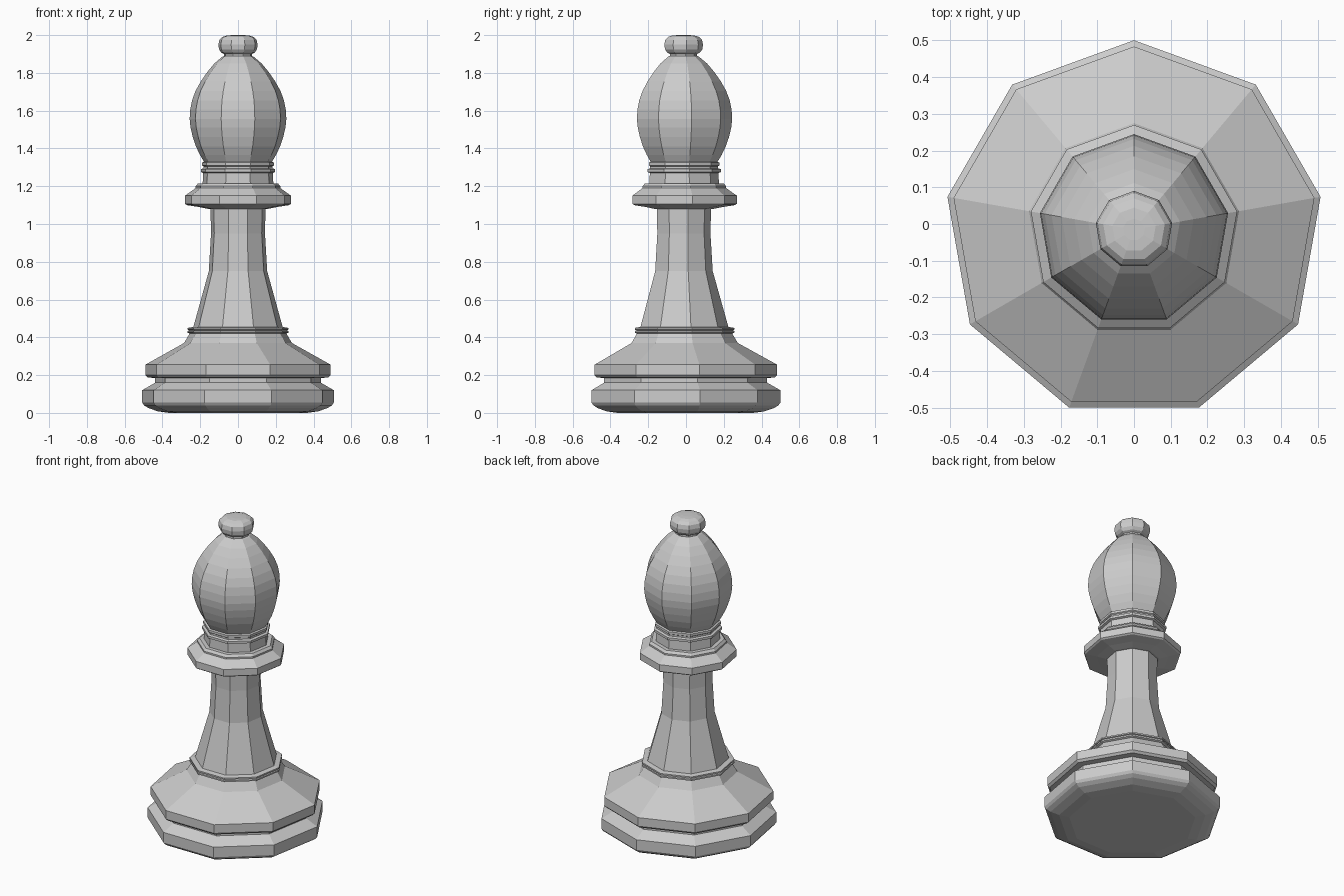
import bpy, bmesh
from math import pi, cos, sin

SIDES = 9
AXIS_Y = -0.0155  # centres the odd-sided bounding box


def lathe(name, profile):
    """Turn (radius, z) points listed bottom to top into a nine-sided closed solid."""
    bm = bmesh.new()
    rings = []
    for r, z in profile:
        angles = [pi / 2 + 2 * pi * i / SIDES for i in range(SIDES)]
        rings.append([bm.verts.new((r * cos(a), AXIS_Y + r * sin(a), z)) for a in angles])
    for lo, hi in zip(rings, rings[1:]):
        for i in range(SIDES):
            j = (i + 1) % SIDES
            bm.faces.new((lo[i], lo[j], hi[j], hi[i]))
    bm.faces.new(rings[0][::-1])
    bm.faces.new(rings[-1])
    mesh = bpy.data.meshes.new(name)
    bm.to_mesh(mesh)
    bm.free()
    obj = bpy.data.objects.new(name, mesh)
    bpy.context.collection.objects.link(obj)
    return obj


# Two-tier foot with a groove between the tiers
lathe("base", [
    (0.37, 0), (0.43, 0.008), (0.48, 0.025), (0.505, 0.04), (0.5155, 0.055),
    (0.5155, 0.12), (0.445, 0.16), (0.445, 0.185), (0.485, 0.187), (0.4985, 0.2),
    (0.4985, 0.255), (0.29, 0.37), (0.26, 0.42),
])

# Thin double ring above the foot
lathe("base_ring", [
    (0.26, 0.42), (0.272, 0.425), (0.272, 0.434), (0.262, 0.437),
    (0.272, 0.441), (0.272, 0.45), (0.24, 0.455),
])

# Tapering column
lathe("stem", [
    (0.24, 0.455), (0.157, 0.75), (0.145, 0.95), (0.148, 1.08), (0.16, 1.095),
])

# Wide collar and stepped neck
lathe("collar", [
    (0.16, 1.08), (0.21, 1.09), (0.275, 1.1), (0.285, 1.107), (0.285, 1.15),
    (0.228, 1.19), (0.228, 1.2), (0.215, 1.215),
])
lathe("neck", [
    (0.19, 1.215), (0.187, 1.27), (0.2, 1.275), (0.2, 1.29), (0.185, 1.295),
    (0.185, 1.305), (0.193, 1.31), (0.193, 1.325), (0.18, 1.33),
])

# Egg-shaped head
lathe("head", [
    (0.18, 1.325), (0.204, 1.365), (0.226, 1.41), (0.243, 1.46), (0.255, 1.51),
    (0.26, 1.555), (0.257, 1.605), (0.247, 1.655), (0.228, 1.705), (0.2, 1.755),
    (0.165, 1.805), (0.127, 1.85), (0.085, 1.885),
])

# Finial button
lathe("finial", [
    (0.085, 1.885), (0.075, 1.89), (0.075, 1.9), (0.09, 1.908), (0.102, 1.925),
    (0.1055, 1.95), (0.1, 1.975), (0.085, 1.99), (0.06, 1.998), (0.03, 2.0),
])
